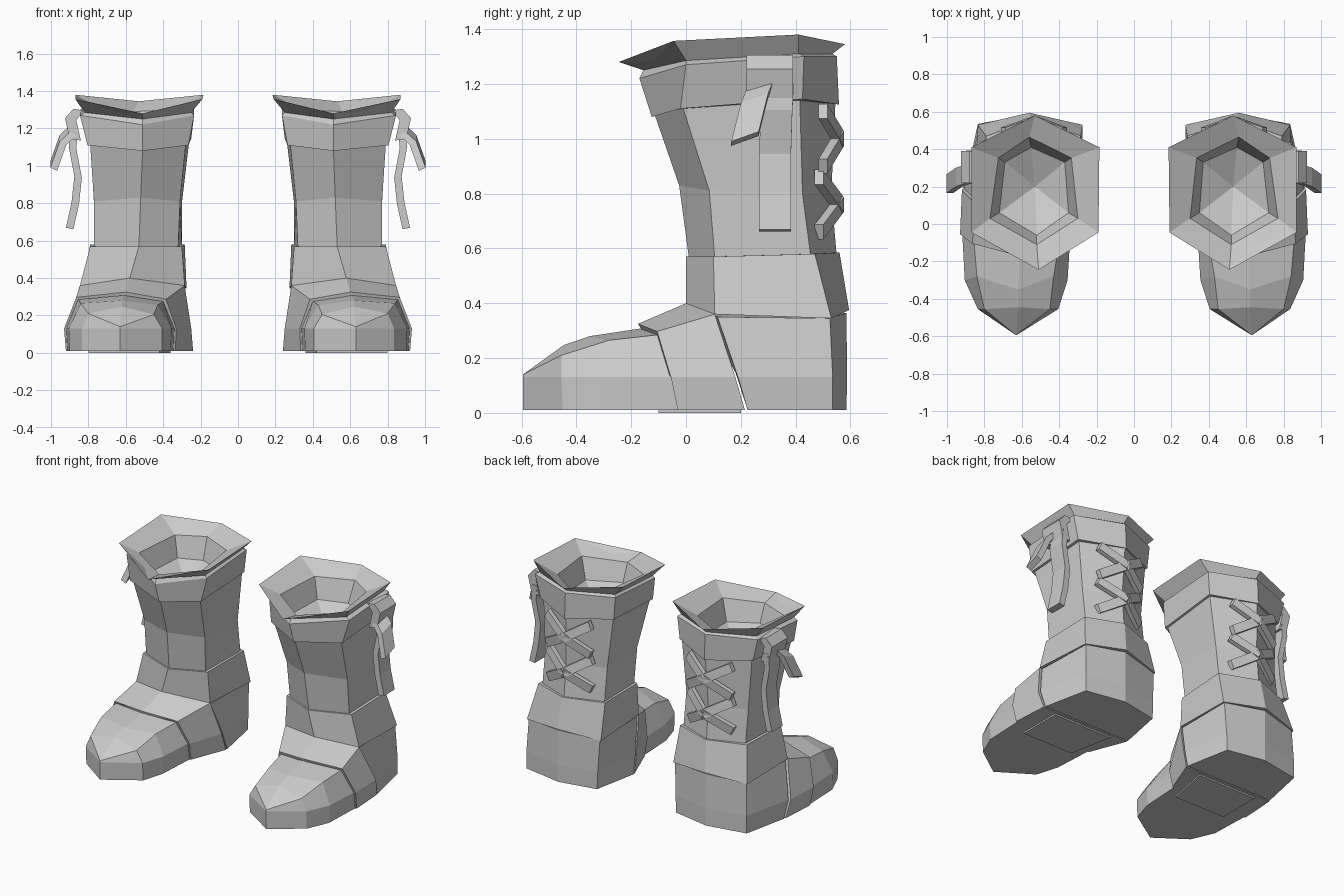
import bpy, bmesh
from mathutils import Vector


def loft(name, rings, caps=True):
    """Skin closed rings of equal size, mirror to the other boot."""
    bm = bmesh.new()
    rows = [[bm.verts.new(p) for p in r] for r in rings]
    n = len(rows[0])
    for a, b in zip(rows, rows[1:]):
        for i in range(n):
            j = (i + 1) % n
            bm.faces.new((a[i], a[j], b[j], b[i]))
    if caps:
        bm.faces.new(rows[0])
        bm.faces.new(rows[-1])
    bmesh.ops.remove_doubles(bm, verts=bm.verts, dist=1e-4)
    bmesh.ops.recalc_face_normals(bm, faces=bm.faces)
    me = bpy.data.meshes.new(name)
    bm.to_mesh(me)
    bm.free()
    ob = bpy.data.objects.new(name, me)
    bpy.context.collection.objects.link(ob)
    m = ob.modifiers.new("other_boot", 'MIRROR')
    m.use_mirror_merge = False
    return ob


def hexa(front, fside, bside, back):
    """Six-sided leg ring; sides are (inner x, outer x, y, z)."""
    fi, fo, fy, fz = fside
    bi, bo, by, bz = bside
    return [front, (fo, fy, fz), (bo, by, bz), back, (bi, by, bz), (fi, fy, fz)]


def section(outer, cx, inner, ys, zo, zc, zi):
    """Foot slice; x and y run bottom, middle, top; ys ends with the centre."""
    zs_o, zs_i = (.01, .13, zo), (.01, .13, zi)
    left = [(x, y, z) for x, y, z in zip(outer, ys, zs_o)]
    right = [(x, y, z) for x, y, z in zip(inner, ys, zs_i)]
    return left + [(cx, ys[3], zc)] + right[::-1]


def strap(name, path, wide, thick):
    """Flat band along a path with constant half-width and half-thickness vectors."""
    w, t = Vector(wide), Vector(thick)
    return loft(name, [[Vector(p) + w + t, Vector(p) - w + t,
                        Vector(p) - w - t, Vector(p) + w - t] for p in path])


# Leg shaft
shaft_top = hexa((.51, -.115, 1.09), (.28, .79, -.01, 1.11), (.26, .79, .415, 1.14), (.53, .545, 1.13))
loft("shaft", [
    hexa((.53, .01, .57), (.32, .77, .105, .565), (.30, .77, .455, .57), (.54, .55, .57)),
    hexa((.52, -.025, .83), (.31, .77, .085, .81), (.30, .77, .425, .80), (.54, .53, .80)),
    shaft_top], caps=False)

# Cuff and flared rim with its hollow opening
rim_base = hexa((.51, -.155, 1.25), (.25, .82, .0, 1.285), (.25, .82, .41, 1.31), (.53, .535, 1.31))
loft("cuff", [
    shaft_top,
    hexa((.51, -.125, 1.08), (.265, .805, -.02, 1.11), (.25, .805, .425, 1.145), (.53, .558, 1.125)),
    hexa((.51, -.17, 1.22), (.235, .845, .0, 1.27), (.235, .845, .43, 1.30), (.53, .55, 1.30)),
    rim_base], caps=False)
loft("rim", [
    rim_base,
    hexa((.51, -.245, 1.28), (.19, .87, -.045, 1.357), (.185, .87, .41, 1.38), (.53, .58, 1.345)),
    hexa((.52, -.11, 1.26), (.30, .77, .03, 1.29), (.335, .725, .353, 1.30), (.56, .465, 1.29)),
    hexa((.52, -.06, 1.14), (.35, .72, .06, 1.15), (.37, .69, .33, 1.16), (.55, .41, 1.15)),
    [(.53, .20, 1.05)] * 6], caps=False)

# Ankle band
loft("ankle_band", [
    hexa((.53, .0, .57), (.30, .79, .10, .57), (.285, .79, .47, .58), (.545, .56, .585)),
    hexa((.58, .0, .395), (.285, .845, .105, .36), (.275, .835, .53, .345), (.56, .595, .375))])

# Heel
loft("heel", [
    section((.90, .91, .835), .58, (.24, .25, .29), (.225, .19, .115, .05), .35, .38, .35),
    section((.835, .835, .825), .56, (.30, .295, .285), (.535, .535, .525, .45), .345, .35, .345),
    section((.56,) * 3, .56, (.56,) * 3, (.585, .588, .585, .585), .365, .365, .365)])

# Instep
loft("instep", [
    section((.905, .92, .845), .58, (.24, .25, .285), (.215, .18, .105, .0), .36, .40, .36),
    section((.92, .93, .865), .60, (.335, .33, .385), (-.03, -.055, -.105, -.175), .297, .325, .287)])

# Toe cap
loft("toe_cap", [
    section((.91, .918, .855), .61, (.345, .34, .40), (-.03, -.055, -.10, -.165), .285, .308, .275),
    section((.90, .905, .84), .62, (.36, .355, .43), (-.30, -.30, -.28, -.35), .265, .28, .255),
    section((.835, .835, .80), .62, (.405, .405, .45), (-.45, -.455, -.455, -.445), .21, .248, .205),
    section((.63,) * 3, .63, (.63,) * 3, (-.595,) * 4, .14, .14, .14)])

# Sole pad just under the flat sole
loft("sole_pad", [[(.42, -.10, z), (.80, -.10, z), (.80, .20, z), (.36, .20, z)] for z in (.0, .015)])

# Crossed laces wrapped round the back edge
for k, zc in enumerate((1.0, .76)):
    for s in (-1, 1):
        y = .50 - .015 * k
        strap(f"lace_{k}_{'up' if s > 0 else 'down'}",
              [(.37, y, zc - s * .10), (.53, .56, zc), (.70, y, zc + s * .10)],
              (-s * .012, 0, .027), (0, .016, 0))

# Side knot with a short end and a long hanging tail
strap("knot", [(.85, .305, 1.30), (.895, .305, 1.25), (.87, .305, 1.14)], (0, .085, 0), (.03, 0, .005))
strap("ribbon_end", [(.88, .27, 1.19), (.935, .25, 1.14), (.985, .215, 1.0)], (0, .05, .018), (.018, 0, .008))
strap("ribbon_tail", [(.875, .335, 1.20), (.885, .33, 1.10), (.855, .325, .94), (.87, .325, .80), (.90, .325, .665)],
      (0, .058, 0), (.02, 0, .004))
